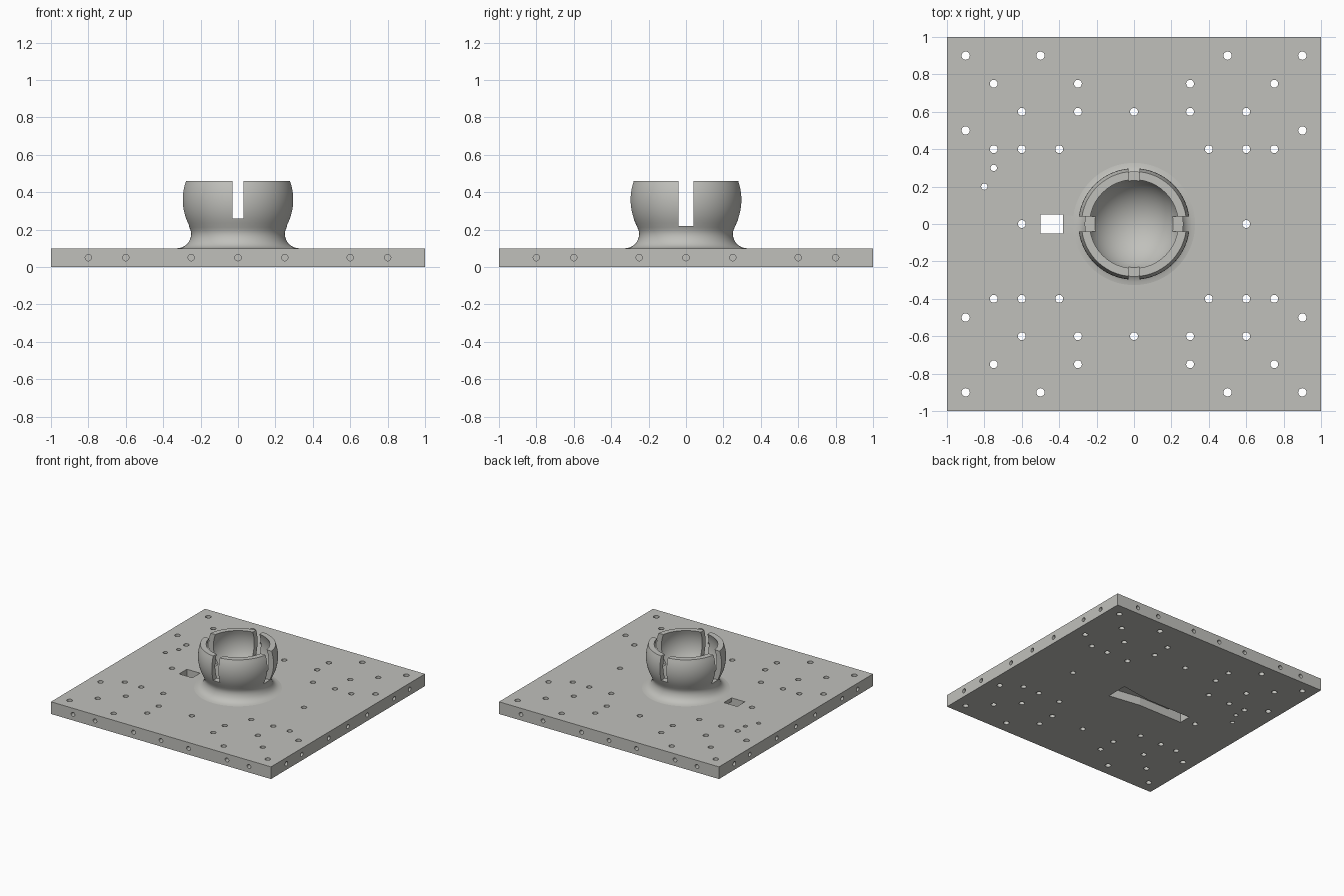
import bpy, bmesh, math
from mathutils import Matrix, Vector

if "Cube" in bpy.data.objects:
    bpy.data.objects.remove(bpy.data.objects["Cube"])

grey = bpy.data.materials.new("light_grey")
grey.diffuse_color = (0.53, 0.53, 0.50, 1)
grey.use_nodes = True
grey.node_tree.nodes["Principled BSDF"].inputs["Base Color"].default_value = grey.diffuse_color


def make_object(name, bm):
    bmesh.ops.recalc_face_normals(bm, faces=bm.faces[:])
    mesh = bpy.data.meshes.new(name)
    bm.to_mesh(mesh)
    bm.free()
    mesh.materials.append(grey)
    ob = bpy.data.objects.new(name, mesh)
    bpy.context.collection.objects.link(ob)
    return ob


def add_box(bm, lo, hi):
    lo, hi = Vector(lo), Vector(hi)
    size = Matrix.Diagonal((*(hi - lo), 1))
    bmesh.ops.create_cube(bm, size=1, matrix=Matrix.Translation((lo + hi) / 2) @ size)


def box(name, lo, hi):
    bm = bmesh.new()
    add_box(bm, lo, hi)
    return make_object(name, bm)


def add_pin(bm, centre, radius, depth, rot=Matrix()):
    bmesh.ops.create_cone(bm, cap_ends=True, segments=24, radius1=radius, radius2=radius,
                          depth=depth, matrix=Matrix.Translation(centre) @ rot)


def combine(target, other, operation):
    """Apply a boolean and remove the helper."""
    other.hide_render = True
    mod = target.modifiers.new("bool", 'BOOLEAN')
    mod.operation, mod.solver, mod.object = operation, 'EXACT', other
    bpy.context.view_layer.objects.active = target
    bpy.ops.object.modifier_apply(modifier=mod.name)
    bpy.data.objects.remove(other)


# Square plate
plate = box("mounting_plate", (-1, -1, 0), (1, 1, 0.1))

# Vertical mounting holes, mirrored in four quadrants
groups = {
    0.022: [(0.9, 0.9), (0.5, 0.9), (0.9, 0.5)],
    0.021: [(0.75, 0.75), (0.3, 0.75), (0.3, 0.6), (0, 0.6), (0.6, 0.6),
            (0.75, 0.4), (0.6, 0.4), (0.4, 0.4), (0.6, 0)],
}
holes = {(sx * x, sy * y): r for r, pts in groups.items() for x, y in pts
         for sx in (-1, 1) for sy in (-1, 1)}
holes.update({(-0.75, 0.3): 0.017, (-0.8, 0.2): 0.017})
bm = bmesh.new()
for (x, y), r in holes.items():
    add_pin(bm, (x, y, 0.05), r, 0.3)

# Blind holes along the four edges
for side in range(4):
    turn = Matrix.Rotation(side * math.pi / 2, 4, 'Z')
    for x in (-0.8, -0.6, -0.25, 0, 0.25, 0.6, 0.8):
        add_pin(bm, turn @ Vector((x, -1, 0.05)), 0.017, 0.12,
                turn @ Matrix.Rotation(math.pi / 2, 4, 'X'))
combine(plate, make_object("hole_cutter", bm), 'DIFFERENCE')

# Tapered channel in the underside
bm = bmesh.new()
half = [(-0.5, 0.05), (-0.1, 0.05), (0.17, 0.09)]
outline = half + [(x, -y) for x, y in reversed(half)]
face = bm.faces.new([bm.verts.new((x, y, -0.1)) for x, y in outline])
top = bmesh.ops.extrude_face_region(bm, geom=[face])["geom"]
bmesh.ops.translate(bm, vec=(0, 0, 0.17),
                    verts=[v for v in top if isinstance(v, bmesh.types.BMVert)])
combine(plate, make_object("channel_cutter", bm), 'DIFFERENCE')

# Rectangular window at the end of the channel
combine(plate, box("window_cutter", (-0.5, -0.05, -0.1), (-0.38, 0.05, 0.2)), 'DIFFERENCE')

# Ball socket: spherical bowl on a flared neck
profile = []
a_end = math.asin(0.095 / 0.255)
for i in range(19):
    a = -math.pi / 2 + (a_end + math.pi / 2) * i / 18
    profile.append((0.255 * math.cos(a), 0.365 + 0.255 * math.sin(a)))
a0, a1 = math.asin(0.1 / 0.298), math.asin(-0.125 / 0.298)
for i in range(11):
    a = a0 + (a1 - a0) * i / 10
    profile.append((0.298 * math.cos(a), 0.36 + 0.298 * math.sin(a)))
profile += [(0.26, 0.212), (0.253, 0.195), (0.25, 0.178), (0.253, 0.158), (0.261, 0.138),
            (0.273, 0.122), (0.289, 0.110), (0.308, 0.103), (0.33, 0.0995),
            (0.31, 0.09), (0, 0.09)]
bm = bmesh.new()
verts = [bm.verts.new((r, 0, z)) for r, z in profile]
edges = [bm.edges.new(pair) for pair in zip(verts, verts[1:])]
bmesh.ops.spin(bm, geom=verts + edges, cent=(0, 0, 0), axis=(0, 0, 1),
               angle=2 * math.pi, steps=96)
bmesh.ops.remove_doubles(bm, verts=bm.verts[:], dist=1e-4)
socket = make_object("ball_socket", bm)

# Four slots in the socket wall
combine(socket, box("side_slots", (-0.5, -0.04, 0.22), (0.5, 0.04, 0.6)), 'DIFFERENCE')
combine(socket, box("front_back_slots", (-0.03, -0.5, 0.26), (0.03, 0.5, 0.6)), 'DIFFERENCE')
combine(plate, socket, 'UNION')

# Smooth curved walls, keep the large plate faces flat
bpy.ops.object.select_all(action='DESELECT')
plate.select_set(True)
bpy.context.view_layer.objects.active = plate
bpy.ops.object.shade_smooth_by_angle(angle=math.radians(30))
for p in plate.data.polygons:
    if p.area > 0.01:
        p.use_smooth = False
